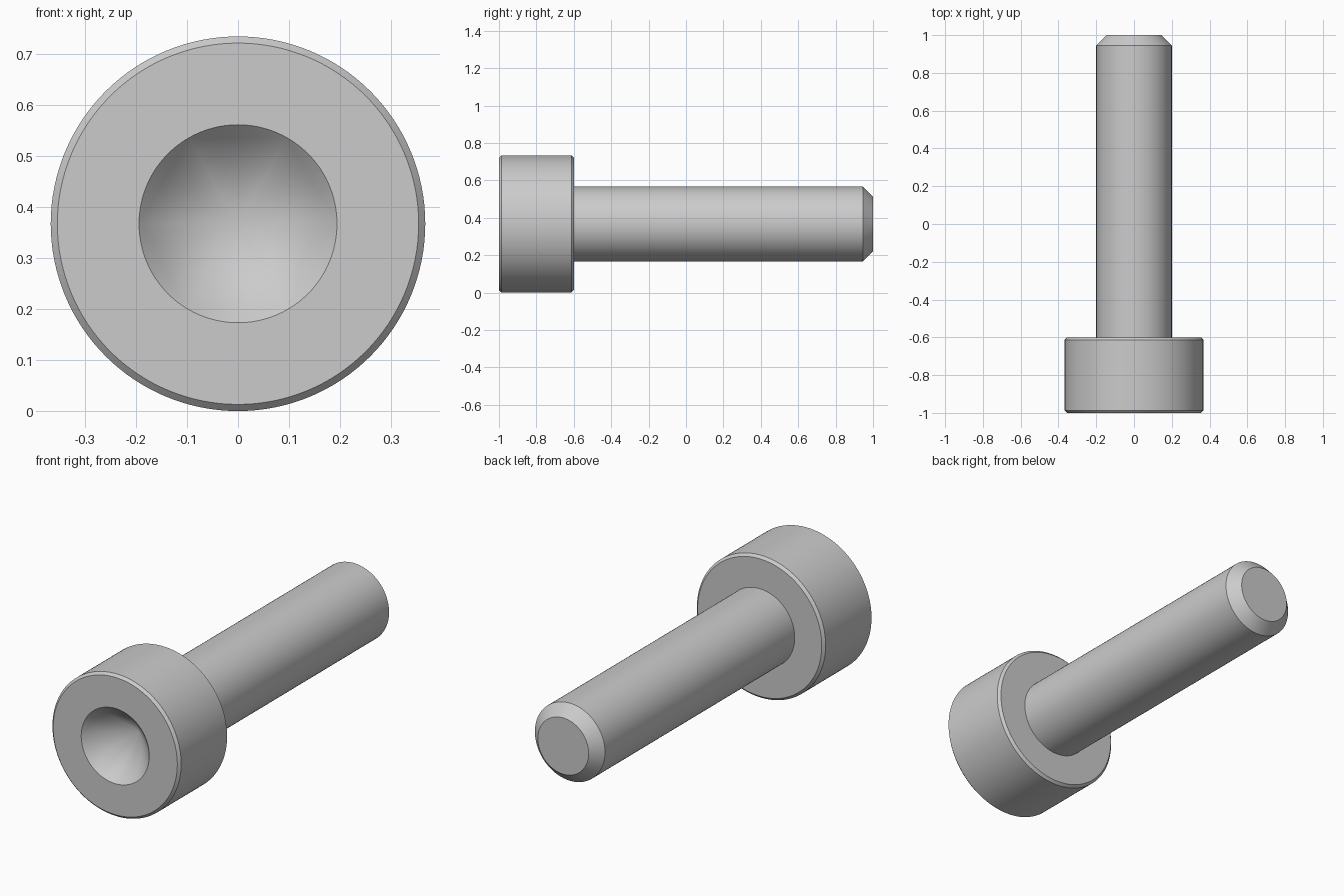
import bpy
import bmesh
from math import cos, sin, tan, pi, radians

if "Cube" in bpy.data.objects:
    bpy.data.objects.remove(bpy.data.objects["Cube"])

R = 0.367            # head radius, also the height of the axis
HEX = 0.1935         # socket corner radius
DEPTH = 0.24         # socket depth at the hexagon corners


def lathe(name, profile, sides):
    """Revolve (radius, y) points about the bolt axis; radius 0 makes a tip."""
    bm = bmesh.new()
    rings = []
    for r, y in profile:
        if r == 0:
            rings.append([bm.verts.new((0, y, R))] * sides)
        else:
            rings.append([bm.verts.new((r * cos(2 * pi * i / sides), y,
                                        R + r * sin(2 * pi * i / sides)))
                          for i in range(sides)])
    for a, b in zip(rings, rings[1:]):
        for i in range(sides):
            j = (i + 1) % sides
            bm.faces.new(dict.fromkeys((a[i], a[j], b[j], b[i])))
    for ring in (rings[0], rings[-1]):
        if ring[0] is not ring[1]:
            bm.faces.new(ring)
    bmesh.ops.recalc_face_normals(bm, faces=bm.faces)
    mesh = bpy.data.meshes.new(name)
    bm.to_mesh(mesh)
    bm.free()
    obj = bpy.data.objects.new(name, mesh)
    bpy.context.collection.objects.link(obj)
    return obj


def combine(target, tool, operation):
    mod = target.modifiers.new(operation.lower(), 'BOOLEAN')
    mod.object, mod.operation, mod.solver = tool, operation, 'EXACT'
    bpy.context.view_layer.objects.active = target
    bpy.ops.object.modifier_apply(modifier=mod.name)
    bpy.data.objects.remove(tool)


# Head with chamfered rims, shank and chamfered tip in one profile
bolt = lathe("socket_head_bolt", [
    (R - 0.013, -1), (R, -0.987), (R, -0.613), (R - 0.013, -0.6),
    (0.2, -0.6), (0.2, 0.945), (0.145, 1)], 128)

# Hexagonal socket with a drilled conical bottom
socket = lathe("socket_cutter", [(HEX, -1.1), (HEX, -0.5)], 6)
drill = lathe("drill_cutter", [
    (0.25, -1.2), (0.25, -1 + DEPTH - (0.25 - HEX) * tan(radians(30))),
    (0, -1 + DEPTH + HEX * tan(radians(30)))], 96)
combine(socket, drill, 'INTERSECT')
combine(bolt, socket, 'DIFFERENCE')

# Conical countersink around the socket mouth
rim = HEX + 0.0005
countersink = lathe("countersink_cutter", [(rim + 0.05, -1.05), (0, -1 + rim)], 96)
combine(bolt, countersink, 'DIFFERENCE')

bpy.ops.object.select_all(action='DESELECT')
bolt.select_set(True)
bpy.context.view_layer.objects.active = bolt
bpy.ops.object.shade_smooth_by_angle(angle=radians(20))
